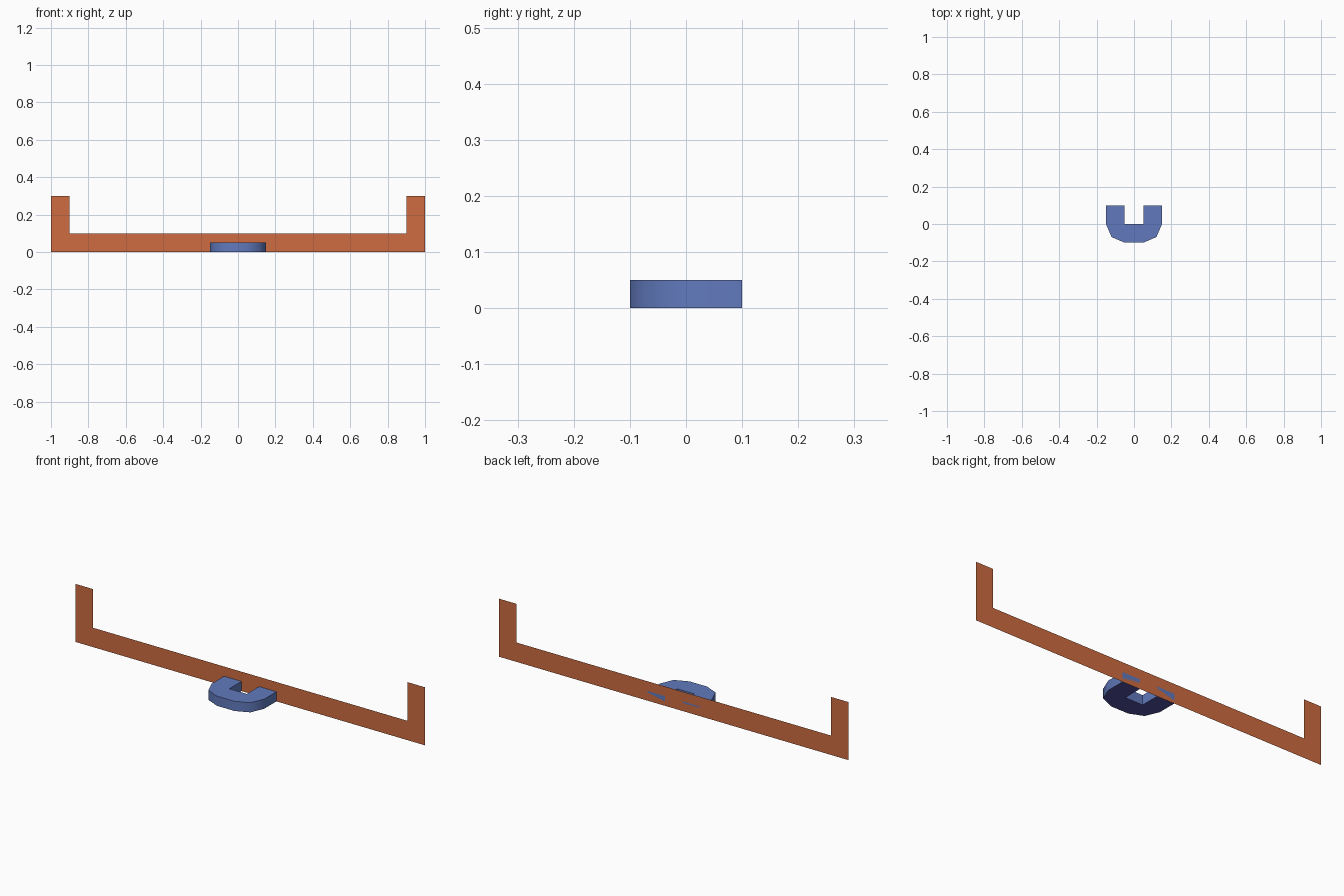
import bpy, bmesh, math

cube = bpy.data.objects.get("Cube")
if cube:
    bpy.data.objects.remove(cube, do_unlink=True)


def srgb(*rgb):
    return [((c / 255 + 0.055) / 1.055) ** 2.4 for c in rgb] + [1.0]


def material(name, colour):
    mat = bpy.data.materials.new(name)
    mat.use_nodes = True
    mat.diffuse_color = colour
    mat.node_tree.nodes["Principled BSDF"].inputs["Base Color"].default_value = colour
    return mat


def mirrored(half):
    """Close a half outline by mirroring it across x = 0."""
    return half + [(-x, v) for x, v in reversed(half)]


def outline_object(name, points, mats, depth=0.0):
    """One flat face from 3D points, optionally extruded upward."""
    bm = bmesh.new()
    face = bm.faces.new([bm.verts.new(p) for p in points])
    if depth:
        top = bmesh.ops.extrude_face_region(bm, geom=[face], use_keep_orig=True)
        verts = [g for g in top["geom"] if isinstance(g, bmesh.types.BMVert)]
        bmesh.ops.translate(bm, verts=verts, vec=(0, 0, depth))
        bmesh.ops.recalc_face_normals(bm, faces=bm.faces)
    # The underside takes the last material
    bm.normal_update()
    for f in bm.faces:
        if depth and f.normal.z < -0.5:
            f.material_index = len(mats) - 1
    mesh = bpy.data.meshes.new(name)
    bm.to_mesh(mesh)
    bm.free()
    for m in mats:
        mesh.materials.append(m)
    obj = bpy.data.objects.new(name, mesh)
    bpy.context.collection.objects.link(obj)
    return obj


orange = material("burnt orange", srgb(207, 108, 64))
blue = material("slate blue", srgb(97, 122, 189))
indigo = material("dark indigo", srgb(84, 78, 160))

# Paper-thin bar with an upright at each end
bar_half = [(1, 0), (1, 0.3), (0.9, 0.3), (0.9, 0.1)]
bar = outline_object("end_post_bar", [(x, 0.1, z) for x, z in mirrored(bar_half)], [orange])

# Horseshoe-shaped block with a faceted, softly shaded front
shoe_half = [(0.05, 0), (0.05, 0.1), (0.15, 0.1), (0.15, 0), (0.12, -0.07), (0.05, -0.1)]
shoe = outline_object("horseshoe_block", [(x, y, 0) for x, y in mirrored(shoe_half)],
                      [blue, indigo], 0.05)
bpy.ops.object.select_all(action='DESELECT')
shoe.select_set(True)
bpy.context.view_layer.objects.active = shoe
bpy.ops.object.shade_smooth_by_angle(angle=math.radians(50))
